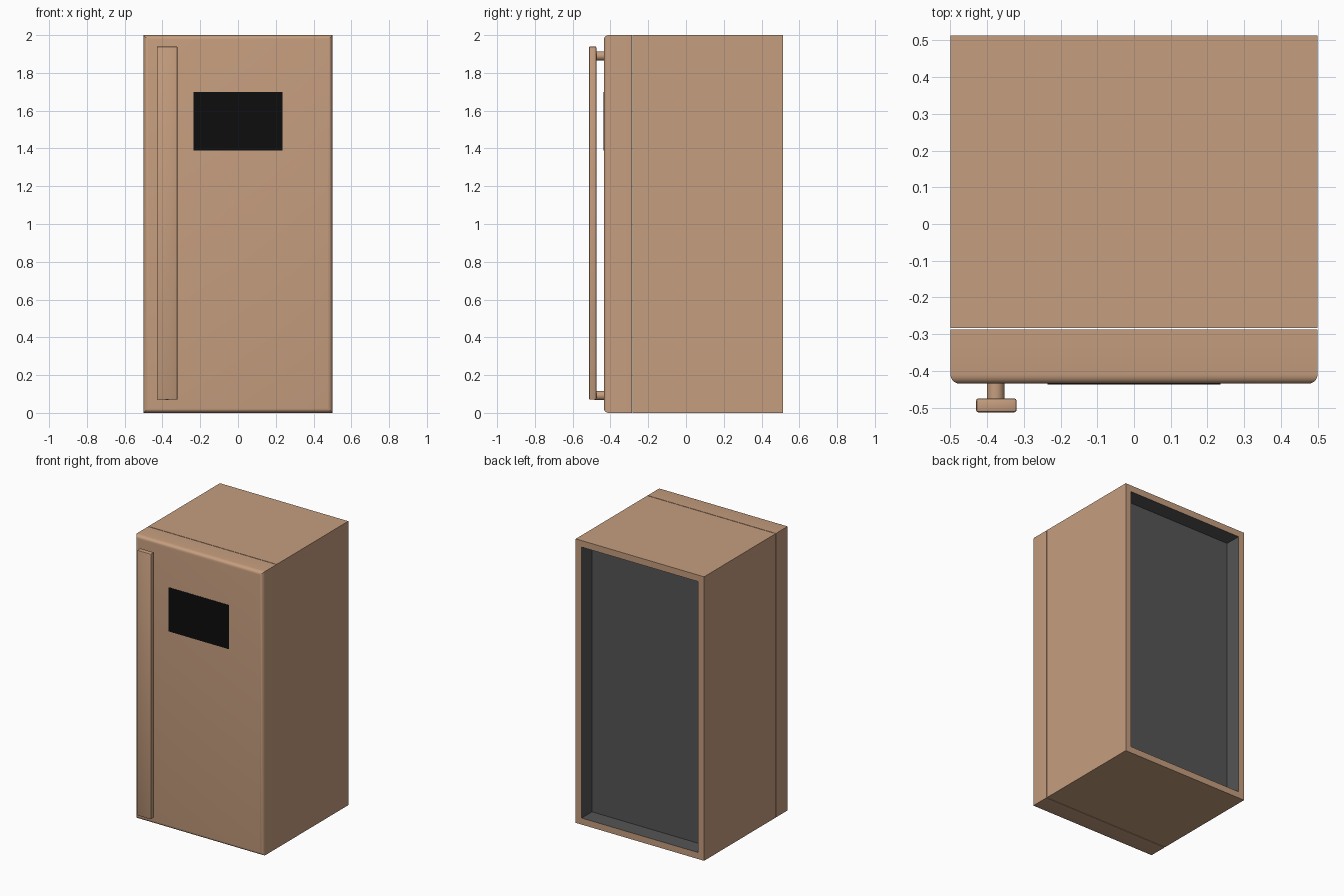
import bpy
import bmesh
from math import pi, radians
from mathutils import Matrix, Vector

cube = bpy.data.objects.get("Cube")
if cube:
    bpy.data.objects.remove(cube, do_unlink=True)


def material(name, color):
    mat = bpy.data.materials.new(name)
    mat.use_nodes = True
    mat.diffuse_color = (*color, 1)
    bsdf = next(n for n in mat.node_tree.nodes if n.type == "BSDF_PRINCIPLED")
    bsdf.inputs["Base Color"].default_value = (*color, 1)
    return mat


tan = material("warm tan", (0.56, 0.34, 0.21))
grey = material("dark grey", (0.09, 0.09, 0.09))
black = material("panel black", (0.004, 0.004, 0.004))


def finish(name, bm, *mats, smooth=False):
    bmesh.ops.recalc_face_normals(bm, faces=bm.faces)
    mesh = bpy.data.meshes.new(name)
    bm.to_mesh(mesh)
    bm.free()
    obj = bpy.data.objects.new(name, mesh)
    bpy.context.collection.objects.link(obj)
    for mat in mats:
        mesh.materials.append(mat)
    if smooth:
        bpy.ops.object.select_all(action="DESELECT")
        obj.select_set(True)
        bpy.context.view_layer.objects.active = obj
        bpy.ops.object.shade_smooth_by_angle(angle=radians(35))
    return obj


def box(low, high):
    low, high = Vector(low), Vector(high)
    bm = bmesh.new()
    bmesh.ops.create_cube(bm, size=1)
    bmesh.ops.scale(bm, vec=high - low, verts=bm.verts)
    bmesh.ops.translate(bm, vec=(low + high) / 2, verts=bm.verts)
    return bm


def round_edges(bm, edges, radius, segments):
    bmesh.ops.bevel(bm, geom=edges, offset=radius, segments=segments,
                    profile=0.5, affect="EDGES", clamp_overlap=True)


# Cabinet with a grey recess sunk into its back
bm = box((-0.5, -0.283, 0), (0.5, 0.513, 2))
back = max(bm.faces, key=lambda f: f.calc_center_median().y)
bmesh.ops.inset_region(bm, faces=[back], thickness=0.065)
pocket = bmesh.ops.extrude_discrete_faces(bm, faces=[back])["faces"][0]
bmesh.ops.translate(bm, vec=(0, -0.115, 0), verts=pocket.verts)
pocket.material_index = 1
for edge in pocket.edges:
    for face in edge.link_faces:
        face.material_index = 1
finish("cabinet", bm, tan, grey)

# Door with rounded front edges
bm = box((-0.5, -0.435, 0), (0.5, -0.287, 2))
front = min(bm.faces, key=lambda f: f.calc_center_median().y)
round_edges(bm, list(front.edges), 0.025, 5)
finish("door", bm, tan, smooth=True)

# Display plate on the door
finish("display_panel", box((-0.235, -0.437, 1.39), (0.235, -0.433, 1.70)), black)

# Tall handle bar
bm = box((-0.43, -0.513, 0.07), (-0.32, -0.475, 1.94))
round_edges(bm, list(bm.edges), 0.006, 2)
finish("handle_bar", bm, tan, smooth=True)

# Round posts joining the handle to the door
for name, z in (("upper_handle_post", 1.89), ("lower_handle_post", 0.092)):
    bm = bmesh.new()
    bmesh.ops.create_cone(
        bm, cap_ends=True, segments=24, radius1=0.024, radius2=0.024, depth=0.06,
        matrix=Matrix.Translation((-0.377, -0.455, z)) @ Matrix.Rotation(pi / 2, 4, "X"))
    finish(name, bm, tan, smooth=True)
